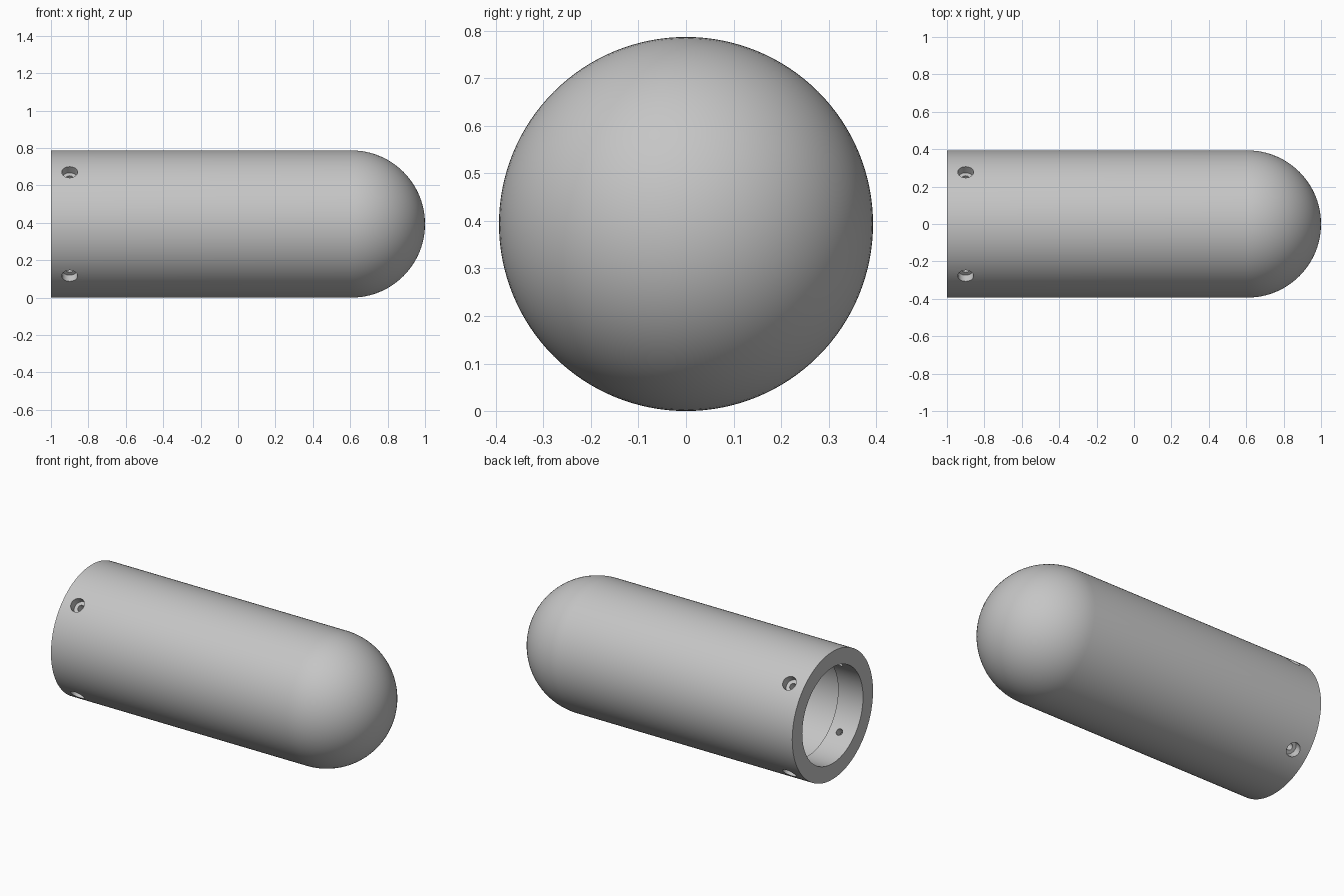
import bpy, bmesh
from math import pi, sin, cos, radians
from mathutils import Matrix, Vector

if "Cube" in bpy.data.objects:
    bpy.data.objects.remove(bpy.data.objects["Cube"])

R = 0.3935            # outer radius
BORE = 0.296          # collar bore radius
CAVITY = 0.32         # cavity radius behind the collar
DOME_X = 1 - R        # centre of the rounded end
STEP_X = -0.83        # inner end of the collar
HOLE_X = -0.9         # screw hole position
ARC = 24

grey = bpy.data.materials.new("plain_grey")
grey.use_nodes = True
colour = (0.56, 0.56, 0.56, 1)
grey.diffuse_color = colour
grey.node_tree.nodes["Principled BSDF"].inputs["Base Color"].default_value = colour


def make_object(name, bm):
    bmesh.ops.recalc_face_normals(bm, faces=bm.faces)
    mesh = bpy.data.meshes.new(name)
    bm.to_mesh(mesh)
    bm.free()
    mesh.materials.append(grey)
    obj = bpy.data.objects.new(name, mesh)
    bpy.context.collection.objects.link(obj)
    return obj


def dome(radius):
    angles = [pi / 2 * i / ARC for i in range(ARC + 1)]
    return [(DOME_X + radius * cos(a), radius * sin(a)) for a in angles]


# Hollow round-ended shell: outer skin, rim, collar bore, cavity
profile = dome(R) + [(-0.8, R), (-1, R), (-1, BORE), (STEP_X, BORE), (STEP_X, CAVITY)]
profile += reversed(dome(CAVITY))
bm = bmesh.new()
verts = [bm.verts.new((x, 0, r)) for x, r in profile]
edges = [bm.edges.new(pair) for pair in zip(verts, verts[1:])]
bmesh.ops.spin(bm, geom=verts + edges, cent=(0, 0, 0), axis=(1, 0, 0),
               angle=2 * pi, steps=128, use_merge=True)
bmesh.ops.remove_doubles(bm, verts=bm.verts, dist=0.00001)
shell = make_object("capsule_shell", bm)


# Screw holes: wide head recess and narrow through hole, four around the collar
def hole_cutter(name, angle, radius, near, far):
    bm = bmesh.new()
    bmesh.ops.create_cone(bm, cap_ends=True, segments=32, radius1=radius,
                          radius2=radius, depth=far - near)
    place = (Matrix.Translation((HOLE_X, 0, 0)) @ Matrix.Rotation(angle, 4, "X")
             @ Matrix.Translation((0, 0, (near + far) / 2)))
    bmesh.ops.transform(bm, matrix=place, verts=bm.verts)
    cutter = make_object(name, bm)
    cutter.hide_render = True
    return cutter


bpy.context.view_layer.objects.active = shell
shell.select_set(True)
for i in range(4):
    angle = radians(45 + 90 * i)
    for kind, radius, near in (("recess", 0.042, 0.345), ("through", 0.02, 0.22)):
        cutter = hole_cutter("screw_" + kind, angle, radius, near, 0.5)
        cut = shell.modifiers.new("cut", "BOOLEAN")
        cut.operation = "DIFFERENCE"
        cut.solver = "EXACT"
        cut.object = cutter
        bpy.ops.object.modifier_apply(modifier=cut.name)
        bpy.data.objects.remove(cutter)

# Rest on the ground and smooth the round surfaces
shell.data.transform(Matrix.Translation(Vector((0, 0, R))))
bpy.ops.object.select_all(action="DESELECT")
shell.select_set(True)
bpy.ops.object.shade_smooth_by_angle(angle=radians(30))
